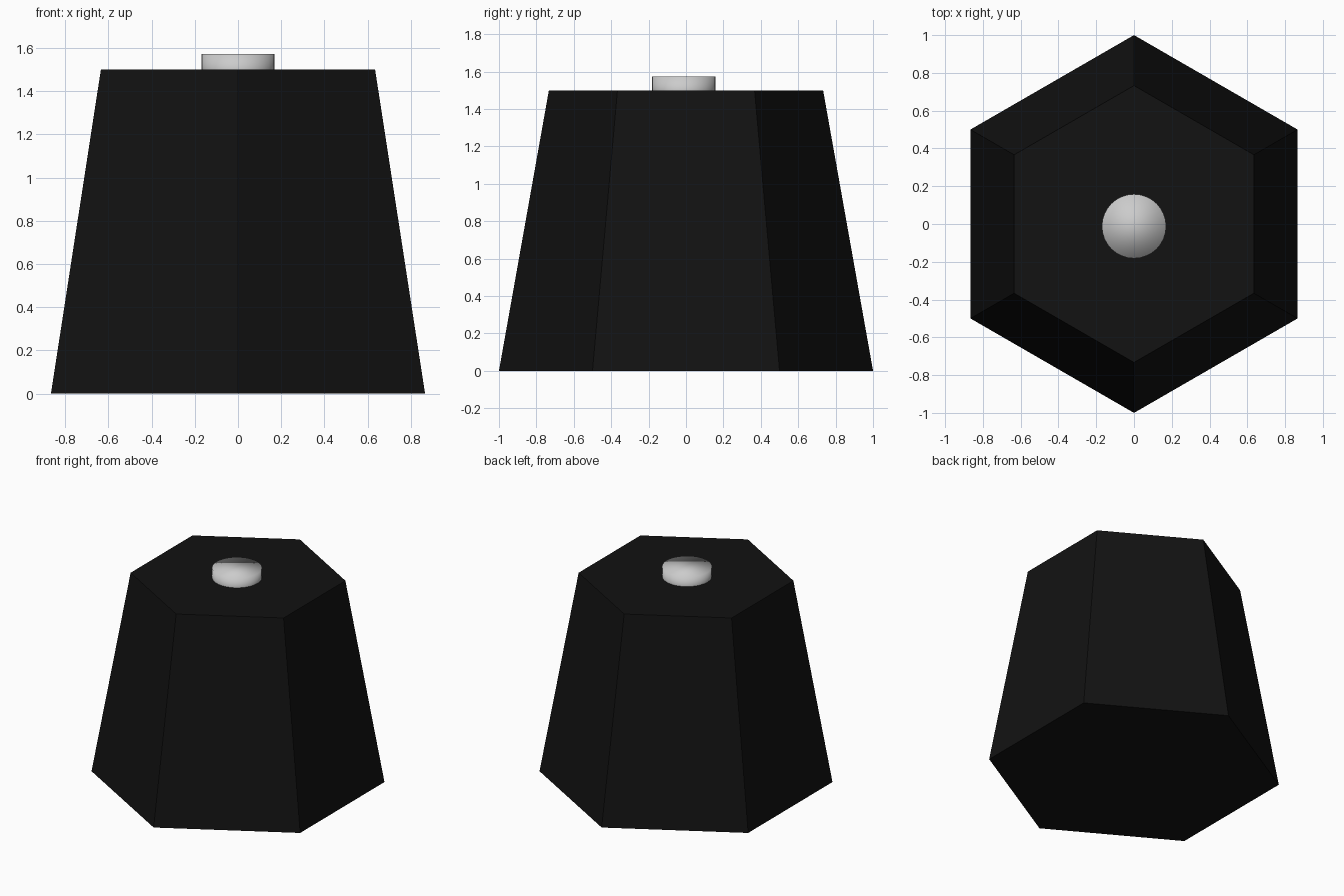
import bpy
import math

if "Cube" in bpy.data.objects:
    bpy.data.objects.remove(bpy.data.objects["Cube"])

# Tapered hexagonal body, corners pointing along y
bpy.ops.mesh.primitive_cone_add(vertices=6, radius1=1.0, radius2=0.733,
                                depth=1.5, location=(0, 0, 0.75))
body = bpy.context.object
body.name = "tapered_body"
black = bpy.data.materials.new("black")
black.diffuse_color = (0.006, 0.006, 0.006, 1)
black.use_nodes = True
black.node_tree.nodes["Principled BSDF"].inputs["Base Color"].default_value = black.diffuse_color
body.data.materials.append(black)

# Round button sunk into the top, smooth shaded all over
bpy.ops.mesh.primitive_cylinder_add(vertices=32, radius=0.17, depth=0.15,
                                    location=(0, -0.012, 1.498))
button = bpy.context.object
button.name = "top_button"
bpy.ops.object.shade_smooth()
